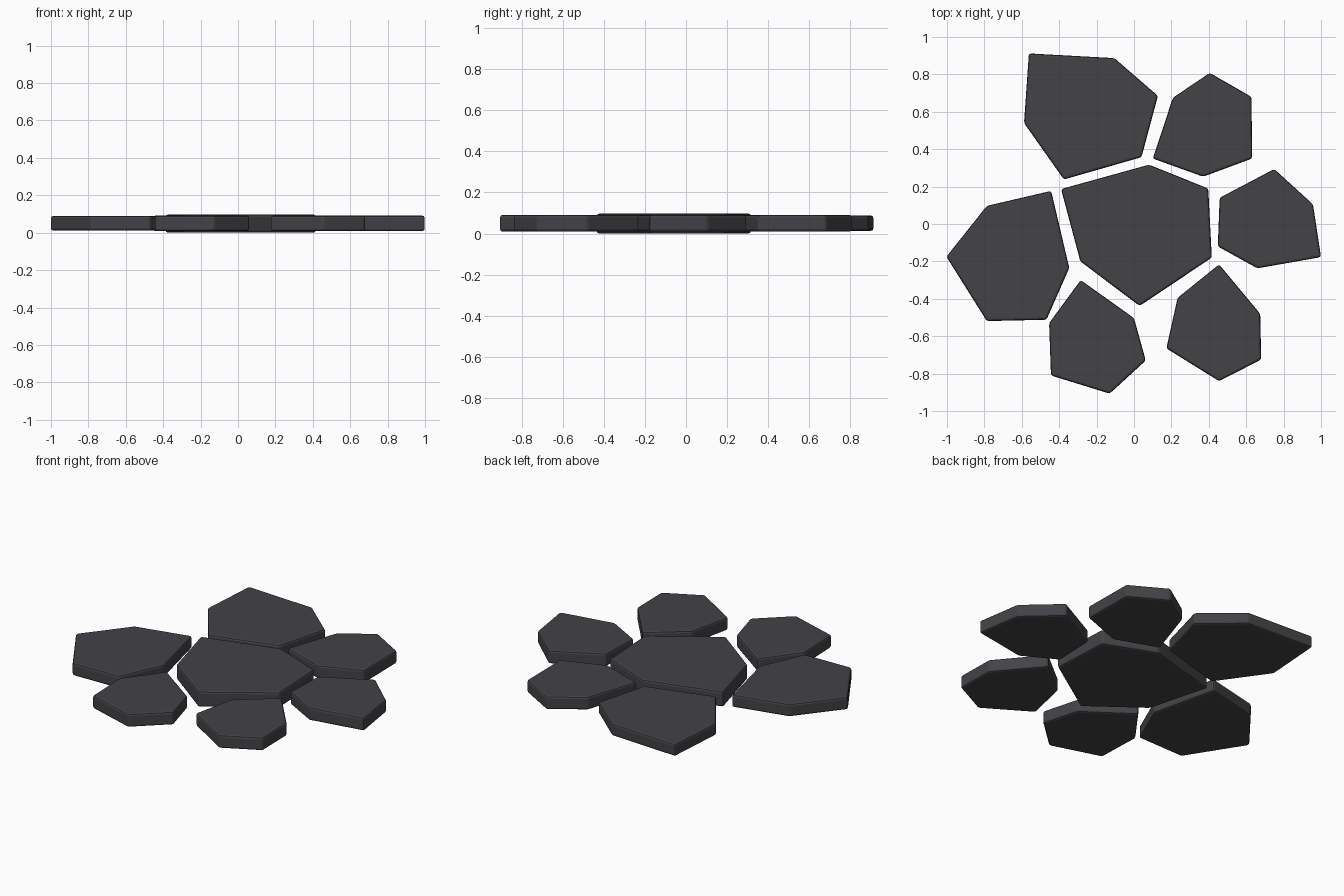
import bpy, bmesh

if "Cube" in bpy.data.objects:
    bpy.data.objects.remove(bpy.data.objects["Cube"])

stone = bpy.data.materials.new("dark slate")
stone.diffuse_color = (0.056, 0.054, 0.062, 1)
stone.use_nodes = True
stone.node_tree.nodes["Principled BSDF"].inputs["Base Color"].default_value = stone.diffuse_color


def slab(name, outline, z0, z1, bevel=0.012):
    """Extruded polygon slab with softened edges."""
    bm = bmesh.new()
    face = bm.faces.new([bm.verts.new((x, y, z0)) for x, y in outline])
    ext = bmesh.ops.extrude_face_region(bm, geom=[face])
    for v in ext["geom"]:
        if isinstance(v, bmesh.types.BMVert):
            v.co.z = z1
    bmesh.ops.recalc_face_normals(bm, faces=bm.faces)
    bmesh.ops.bevel(bm, geom=bm.edges[:], offset=bevel, segments=2,
                    profile=0.5, affect='EDGES', clamp_overlap=True)
    me = bpy.data.meshes.new(name)
    bm.to_mesh(me)
    bm.free()
    me.materials.append(stone)
    ob = bpy.data.objects.new(name, me)
    bpy.context.collection.objects.link(ob)
    return ob


# centre stone, slightly thicker than the rest
slab("centre_stone", [(-.39, .187), (.08, .317), (.397, .19), (.416, -.18),
                      (.03, -.438), (-.287, -.2)], 0.0, 0.097)

# ring of outer stones
slab("back_left_stone", [(-.562, .912), (-.105, .887), (.128, .685), (.04, .357),
                         (-.375, .238), (-.588, .54)], 0.013, 0.088)
slab("back_right_stone", [(.405, .808), (.628, .68), (.632, .35), (.37, .253),
                          (.1, .35), (.208, .675)], 0.009, 0.091)
slab("right_stone", [(.75, .294), (.957, .105), (1.0, -.177), (.66, -.237),
                     (.448, -.12), (.458, .14)], 0.009, 0.091)
slab("front_right_stone", [(.455, -.216), (.675, -.48), (.68, -.725), (.455, -.84),
                           (.173, -.665), (.233, -.395)], 0.009, 0.091)
slab("front_left_stone", [(-.285, -.3), (0, -.503), (.063, -.73), (-.13, -.907),
                          (-.444, -.81), (-.454, -.53)], 0.009, 0.091)
slab("left_stone", [(-.443, .177), (-.346, -.235), (-.468, -.512), (-.787, -.519),
                    (-1.003, -.175), (-.787, .097)], 0.011, 0.09)
